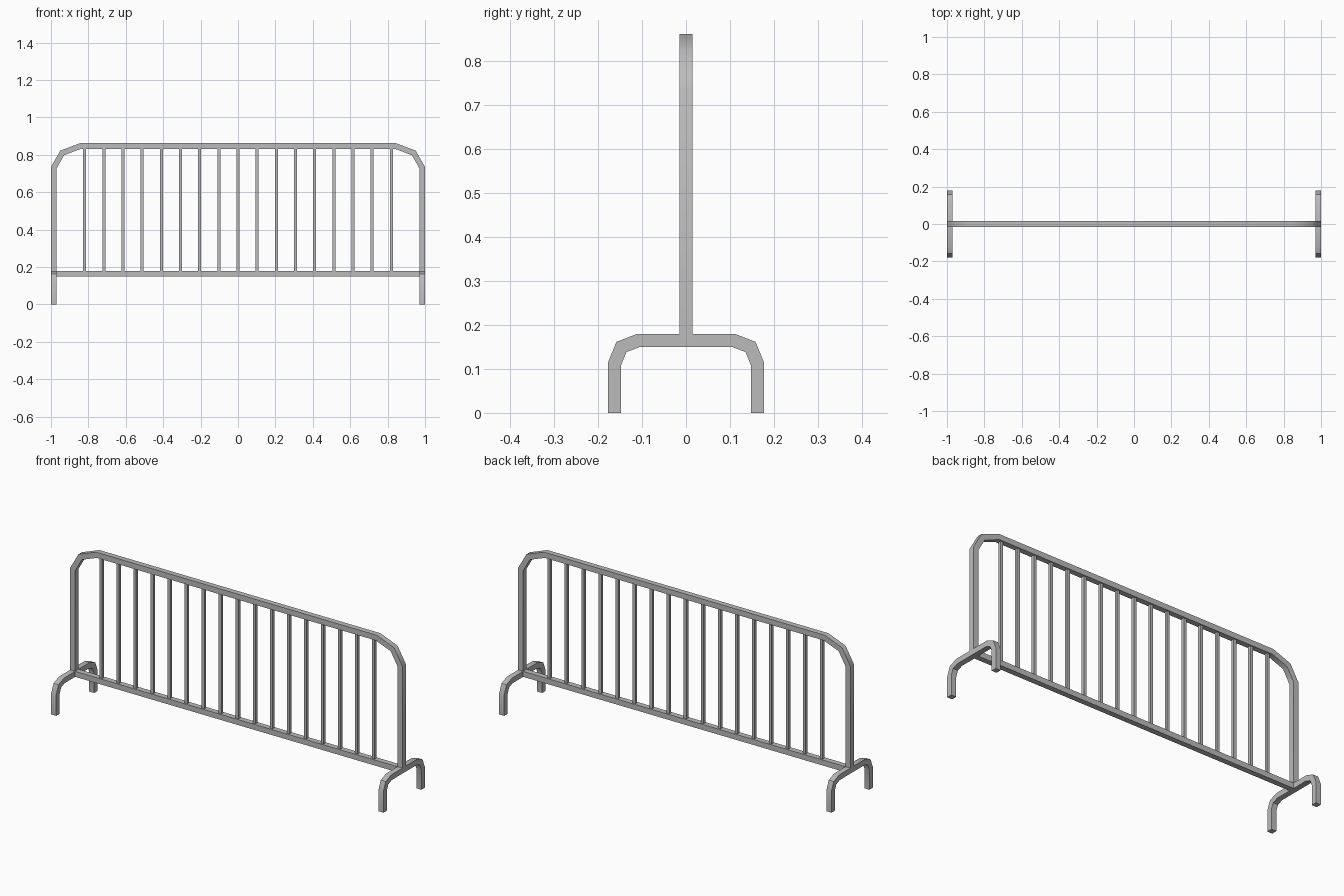
import bpy, bmesh, math
from mathutils import Vector

cube = bpy.data.objects.get("Cube")
if cube:
    bpy.data.objects.remove(cube, do_unlink=True)

TUBE = 0.03      # square tube width
BAR = 0.016      # thin bar width
RAIL_Z = 0.165   # centre height of the lower rail and feet

steel = bpy.data.materials.new("galvanised grey")
steel.use_nodes = True
grey = (0.5, 0.5, 0.5, 1)
steel.diffuse_color = grey
steel.node_tree.nodes["Principled BSDF"].inputs["Base Color"].default_value = grey


def finish(name, bm):
    bmesh.ops.recalc_face_normals(bm, faces=bm.faces)
    mesh = bpy.data.meshes.new(name)
    bm.to_mesh(mesh)
    bm.free()
    mesh.materials.append(steel)
    obj = bpy.data.objects.new(name, mesh)
    bpy.context.collection.objects.link(obj)
    bpy.ops.object.select_all(action='DESELECT')
    obj.select_set(True)
    bpy.context.view_layer.objects.active = obj
    bpy.ops.object.shade_smooth_by_angle(angle=math.radians(42))
    return obj


def tube(name, half_path, place, width=TUBE):
    """Mitred square tube along a half path (u, z), mirrored in u; place maps (u, depth, z)."""
    path = [Vector(p) for p in half_path]
    path += [Vector((-p.x, p.y)) for p in reversed(path)]
    bm = bmesh.new()
    rings = []
    for i, p in enumerate(path):
        a = (p - path[i - 1]).normalized() if i else None
        b = (path[i + 1] - p).normalized() if i < len(path) - 1 else None
        a, b = a or b, b or a
        na, nb = Vector((-a.y, a.x)), Vector((-b.y, b.x))
        mitre = (na + nb) / (1 + na.dot(nb)) * width / 2
        rings.append([bm.verts.new(place(p.x + s * mitre.x, d * width / 2, p.y + s * mitre.y))
                      for s, d in ((1, 1), (1, -1), (-1, -1), (-1, 1))])
    for r, q in zip(rings, rings[1:]):
        for k in range(4):
            bm.faces.new((r[k], r[k - 1], q[k - 1], q[k]))
    bm.faces.new(rings[0])
    bm.faces.new(rings[-1])
    return finish(name, bm)


def box(name, x, z0, z1, sx, sy):
    bm = bmesh.new()
    bmesh.ops.create_cube(bm, size=1)
    for v in bm.verts:
        v.co = (x + v.co.x * sx, v.co.y * sy, z0 + (v.co.z + 0.5) * (z1 - z0))
    return finish(name, bm)


# Bent outer frame
tube("outer_frame", [(0.985, RAIL_Z), (0.985, 0.731), (0.94, 0.81), (0.842, 0.847)],
     lambda u, d, z: (u, d, z))

# Lower rail
box("lower_rail", 0, RAIL_Z - TUBE / 2, RAIL_Z + TUBE / 2, 1.97, TUBE)

# Bent feet at both ends
for side, x in (("left", 0.985), ("right", -0.985)):
    tube(side + "_foot", [(0.163, 0), (0.163, 0.111), (0.147, 0.15), (0.108, RAIL_Z)],
         lambda u, d, z: (x + d, u, z))

# Evenly spaced vertical bars
for i in range(-8, 9):
    box(f"bar_{i + 9}", i * 0.1025, RAIL_Z, 0.847, BAR, BAR)
